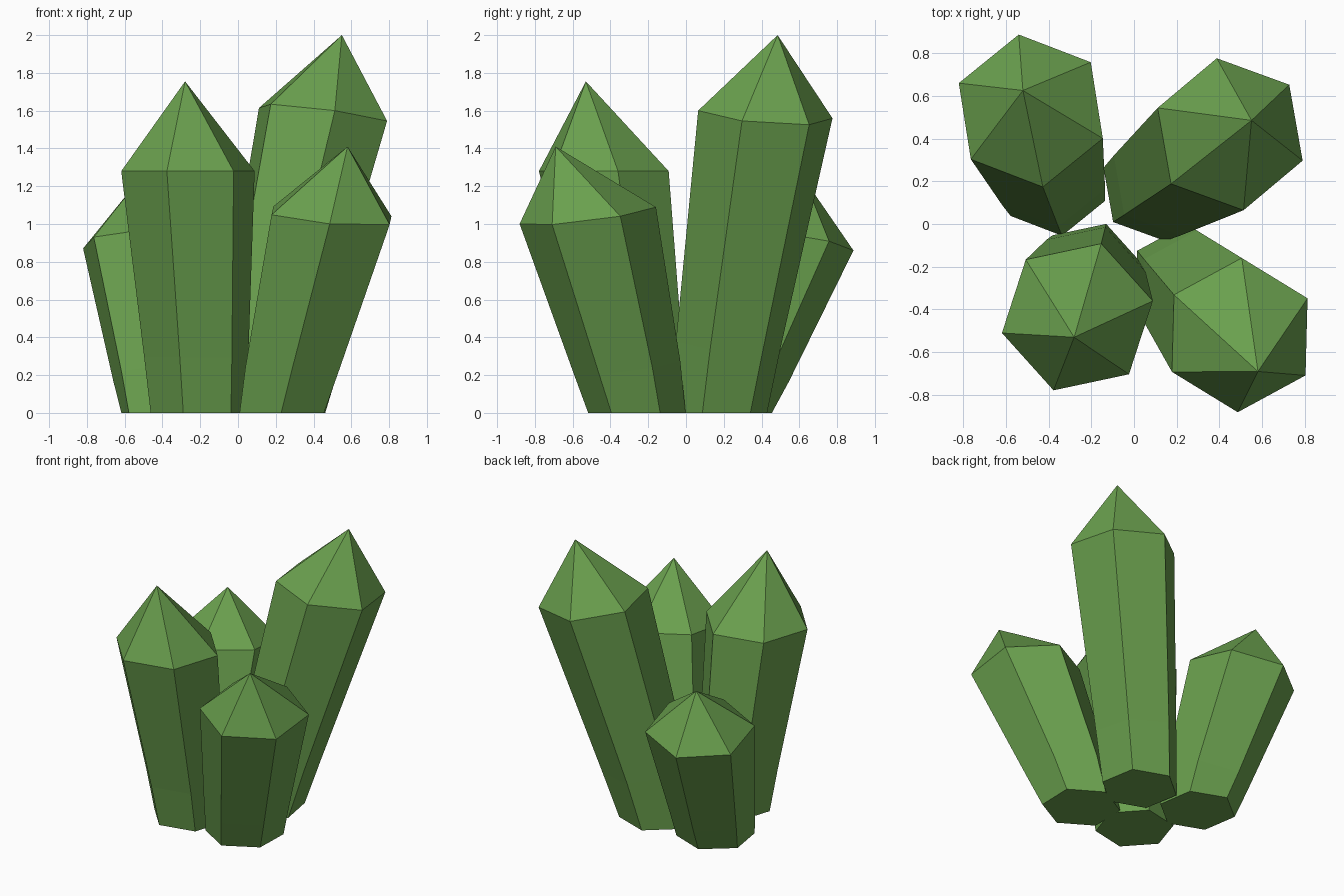
import bpy, bmesh
from math import cos, sin, radians, tau
from mathutils import Vector

cube = bpy.data.objects.get("Cube")
if cube:
    bpy.data.objects.remove(cube)

# Single crystal green
green = bpy.data.materials.new("crystal_green")
green.use_nodes = True
colour = (0.144, 0.352, 0.076, 1)
green.diffuse_color = colour
green.node_tree.nodes["Principled BSDF"].inputs["Base Color"].default_value = colour

SIDES = 6
FOOT_RADIUS, SHOULDER_RADIUS = 0.258, 0.361


def ring(bm, centre, radius, turn, slope=(0, 0)):
    """Hexagon whose plane is sloped along x and y."""
    verts = []
    for i in range(SIDES):
        a = radians(turn) + tau * i / SIDES
        x, y = radius * cos(a), radius * sin(a)
        verts.append(bm.verts.new(centre + Vector((x, y, slope[0] * x + slope[1] * y))))
    return verts


def crystal(name, foot, shoulder, tip, turn, slope):
    """Leaning six-sided shaft with a slight bend near the foot and a pointed tip."""
    bm = bmesh.new()
    foot, shoulder = Vector((*foot, 0)), Vector(shoulder)
    bend = foot.lerp(shoulder, 0.2)
    bend.z = shoulder.z * 0.23
    bend_radius = FOOT_RADIUS + (SHOULDER_RADIUS - FOOT_RADIUS) * 0.23
    rings = [ring(bm, foot, FOOT_RADIUS, turn),
             ring(bm, bend, bend_radius, turn, slope),
             ring(bm, shoulder, SHOULDER_RADIUS, turn, slope)]
    apex = bm.verts.new(tip)
    bm.faces.new(rings[0][::-1])
    for i in range(SIDES):
        j = (i + 1) % SIDES
        for low, high in zip(rings, rings[1:]):
            bm.faces.new((low[i], low[j], high[j], high[i]))
        bm.faces.new((rings[-1][i], rings[-1][j], apex))
    bmesh.ops.recalc_face_normals(bm, faces=bm.faces)
    mesh = bpy.data.meshes.new(name)
    bm.to_mesh(mesh)
    bm.free()
    mesh.materials.append(green)
    bpy.context.collection.objects.link(bpy.data.objects.new(name, mesh))


# Cluster of four crystals leaning outwards
crystal("front_right_crystal", (-0.21, -0.245), (-0.265, -0.435, 1.28),
        (-0.28, -0.53, 1.755), 12, (0, 0))
crystal("front_left_crystal", (0.235, -0.26), (0.495, -0.52, 1.045),
        (0.58, -0.69, 1.41), 28.5, (-0.08, 0.125))
crystal("back_left_crystal", (0.1, 0.175), (0.45, 0.42, 1.58),
        (0.55, 0.485, 2.0), 40, (-0.13, -0.08))
crystal("back_right_crystal", (-0.377, 0.2), (-0.483, 0.53, 0.92),
        (-0.52, 0.625, 1.24), 39, (0.087, -0.155))
